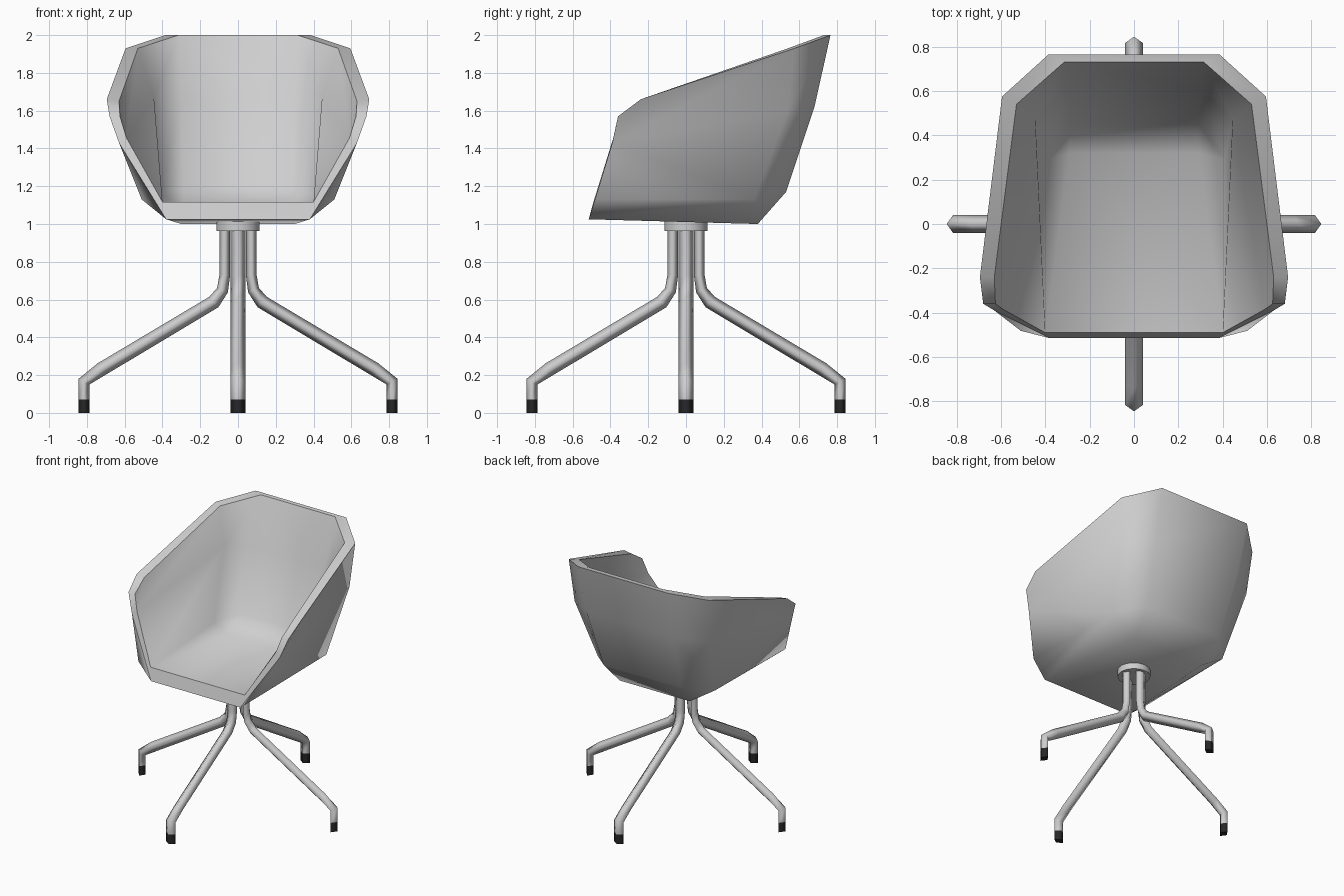
import bpy
import bmesh
import math
from mathutils import Vector, Matrix

cube = bpy.data.objects.get("Cube")
if cube:
    bpy.data.objects.remove(cube, do_unlink=True)


def make_material(name, value):
    mat = bpy.data.materials.new(name)
    mat.use_nodes = True
    colour = (value, value, value, 1)
    mat.diffuse_color = colour
    mat.node_tree.nodes["Principled BSDF"].inputs["Base Color"].default_value = colour
    return mat


shell_grey = make_material("light grey", 0.62)
foot_black = make_material("black rubber", 0.02)


def finish(bm, name, materials):
    bmesh.ops.recalc_face_normals(bm, faces=bm.faces)
    mesh = bpy.data.meshes.new(name)
    bm.to_mesh(mesh)
    bm.free()
    for mat in materials:
        mesh.materials.append(mat)
    obj = bpy.data.objects.new(name, mesh)
    bpy.context.collection.objects.link(obj)


# Seat shell: control points of one half, outside and inside
outer = dict(
    floor_front=(.38, -.515, 1.025), floor_back=(.3, .38, 1.0),
    low_front=(.51, -.482, 1.13), low_side=(.5, .36, 1.13), low_back=(.33, .53, 1.17),
    mid_front=(.63, -.39, 1.43), mid_side=(.57, .54, 1.6), mid_back=(.37, .68, 1.62),
    arm_front=(.68, -.36, 1.57), arm_top=(.695, -.24, 1.66),
    top_side=(.595, .575, 1.93), top_back=(.385, .765, 2.0))
inner = dict(
    floor_front=(.4, -.49, 1.117), floor_back=(.29, .32, 1.09),
    low_side=(.41, .29, 1.16), low_back=(.29, .45, 1.2),
    mid_front=(.59, -.385, 1.455), mid_side=(.445, .47, 1.67), mid_back=(.3, .6, 1.65),
    arm_front=(.625, -.36, 1.57), arm_top=(.63, -.24, 1.65),
    top_side=(.53, .54, 1.93), top_back=(.315, .73, 2.0))

spine = ["floor_front", "floor_back", "low_back", "mid_back", "top_back"]
panels = [
    "floor_front floor_back low_side low_front",
    "floor_back low_back low_side",
    "floor_front low_front mid_front",
    "low_side low_back mid_back mid_side",
    "mid_front mid_side top_side",
    "mid_front top_side arm_top",
    "mid_front arm_top arm_front",
    "mid_side mid_back top_back top_side"]
# The side panel starts lower outside than inside
side_panels = dict(
    outer=["low_front low_side mid_front", "low_side mid_side mid_front"],
    inner=["floor_front low_side mid_side", "floor_front mid_side mid_front"])
rim = ["floor_front", "mid_front", "arm_front", "arm_top", "top_side", "top_back"]


def build_shell():
    bm = bmesh.new()
    loops = []
    for skin, points in (("outer", outer), ("inner", inner)):
        sides = [{key: bm.verts.new((sign * x, y, z)) for key, (x, y, z) in points.items()}
                 for sign in (1, -1)]
        right, left = sides
        for a, b in zip(spine, spine[1:]):
            bm.faces.new((right[a], right[b], left[b], left[a]))
        for side in sides:
            for panel in panels + side_panels[skin]:
                corners = [side[key] for key in panel.split() if key in side]
                if len(corners) > 2:
                    bm.faces.new(corners)
        loops.append([right[k] for k in rim] + [left[k] for k in reversed(rim)])
    # Rim joins the two skins all the way round, with crisp edges
    count = len(loops[0])
    for i in range(count):
        j = (i + 1) % count
        bm.faces.new((loops[0][i], loops[0][j], loops[1][j], loops[1][i]))
        for loop in loops:
            bm.edges.get((loop[i], loop[j])).smooth = False
    for face in bm.faces:
        face.smooth = True
    finish(bm, "seat_shell", [shell_grey])


build_shell()

# Round mounting plate under the seat
bm = bmesh.new()
bmesh.ops.create_cone(bm, cap_ends=True, segments=16, radius1=.115, radius2=.115,
                      depth=.05, matrix=Matrix.Translation((0, 0, .987)))
for face in bm.faces:
    face.smooth = len(face.verts) == 4
finish(bm, "mounting_plate", [shell_grey])

# Legs: a diamond section swept down a bent path of (radius, height, half thickness)
path = [(.07, .98, .028), (.07, .73, .028), (.082, .65, .03), (.128, .587, .036),
        (.722, .232, .037), (.816, .165, .029), (.816, .072, .029), (.816, 0, .029)]
spots = [Vector(p[:2]) for p in path]
WIDE = .04


def build_leg(name, angle):
    bm = bmesh.new()
    turn = Matrix.Rotation(angle, 3, "Z")
    rings = []
    for i, p in enumerate(spots):
        before = (p - spots[i - 1]).normalized() if i else Vector((0, -1))
        after = (spots[i + 1] - p).normalized() if i < len(spots) - 1 else before
        along = (before + after).normalized()
        normal = Vector((-along.y, along.x)) * path[i][2] / along.dot(after)
        corners = [(p + normal, 0), (p, WIDE), (p - normal, 0), (p, -WIDE)]
        rings.append([bm.verts.new(turn @ Vector((c.x, w, c.y))) for c, w in corners])
    last = len(rings) - 2
    for i, (a, b) in enumerate(zip(rings, rings[1:])):
        for k in range(4):
            face = bm.faces.new((a[k], a[k - 1], b[k - 1], b[k]))
            face.smooth = True
            face.material_index = int(i == last)
    bm.faces.new(rings[0])
    bm.faces.new(rings[-1]).material_index = 1
    finish(bm, name, [shell_grey, foot_black])


for number, name in enumerate(("left_leg", "back_leg", "right_leg", "front_leg")):
    build_leg(name, number * math.pi / 2)
